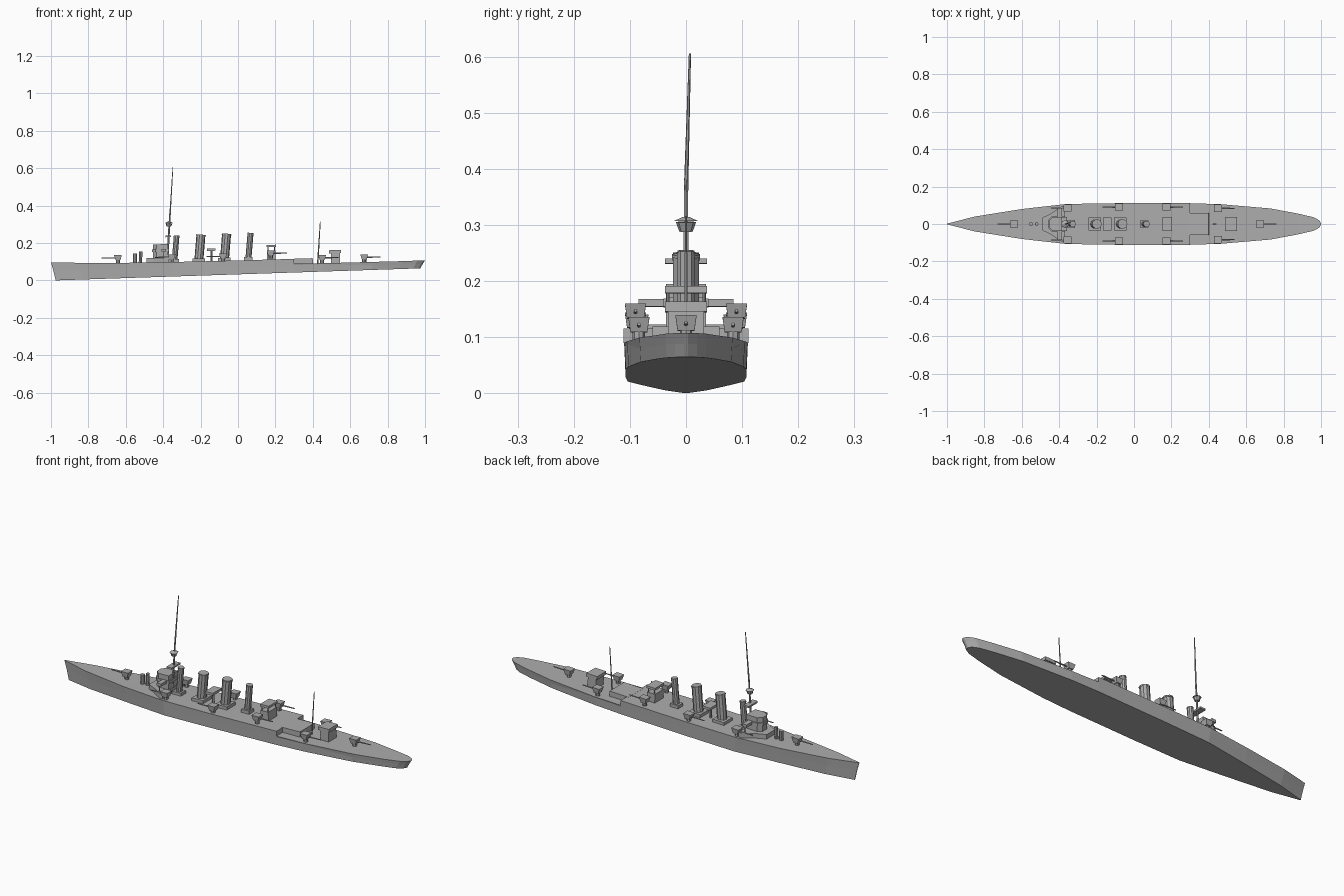
import bpy, bmesh, math
from mathutils import Vector, Matrix

if "Cube" in bpy.data.objects:
    bpy.data.objects.remove(bpy.data.objects["Cube"])

grey = bpy.data.materials.new("naval_grey")
grey.use_nodes = True
grey.diffuse_color = (0.42, 0.42, 0.42, 1)
grey.node_tree.nodes["Principled BSDF"].inputs["Base Color"].default_value = (0.42, 0.42, 0.42, 1)

TILT = Matrix.Rotation(-0.03, 4, 'Y')  # the ship trims down by the bow


def finish(name, bm):
    bmesh.ops.recalc_face_normals(bm, faces=bm.faces)
    mesh = bpy.data.meshes.new(name)
    bm.to_mesh(mesh)
    bm.free()
    mesh.materials.append(grey)
    obj = bpy.data.objects.new(name, mesh)
    bpy.context.collection.objects.link(obj)
    return obj


def box(name, x, y, z, tilt=True):
    """Box from (min, max) ranges, turned to the trim of the hull."""
    mid = Vector([(a + b) / 2 for a, b in (x, y, z)])
    size = [b - a for a, b in (x, y, z)]
    bm = bmesh.new()
    bmesh.ops.create_cube(bm, size=1)
    bm.transform(Matrix.Translation(mid) @ TILT @ Matrix.Diagonal((*size, 1)))
    return finish(name, bm)


def rod(name, a, b, r1, r2=None, sides=8):
    """Tapered cylinder between two points."""
    a, b = Vector(a), Vector(b)
    bm = bmesh.new()
    bmesh.ops.create_cone(bm, cap_ends=True, segments=sides, radius1=r1,
                          radius2=r1 if r2 is None else r2, depth=(b - a).length)
    turn = (b - a).to_track_quat('Z', 'Y').to_matrix().to_4x4()
    bm.transform(Matrix.Translation((a + b) / 2) @ turn)
    return finish(name, bm)


def prism(name, outline, z0, z1):
    """Extruded plan outline, given for one side and mirrored across y."""
    pts = outline + [(x, -y) for x, y in reversed(outline) if y > 0]
    bm = bmesh.new()
    face = bm.faces.new([bm.verts.new((x, y, z0 + 0.03 * (x - pts[0][0]))) for x, y in pts])
    out = bmesh.ops.extrude_face_region(bm, geom=[face])
    bmesh.ops.translate(bm, vec=(0, 0, z1 - z0),
                        verts=[v for v in out["geom"] if isinstance(v, bmesh.types.BMVert)])
    return finish(name, bm)


# Hull stations: x, half width, deck height
stations = [(-1, 0.002, 0.096), (-0.85, 0.04, 0.094), (-0.6, 0.08, 0.094), (-0.36, 0.107, 0.098),
            (-0.1, 0.111, 0.104), (0.3, 0.111, 0.115), (0.3, 0.111, 0.09), (0.46, 0.106, 0.092),
            (0.73, 0.083, 0.099), (0.88, 0.055, 0.103), (0.96, 0.036, 0.106),
            (0.99, 0.02, 0.107), (1, 0.004, 0.107)]
bm = bmesh.new()
rings = []
for x, w, deck in stations:
    low = x * 0.975            # raked stem and undercut counter
    floor = 0.033 * (low + 0.975)
    knuckle = floor + 0.55 * (deck - floor) if abs(x) > 0.5 else floor + 0.04
    wl = w * (0.9 if x < -0.5 else 0.97)
    half = [(x, w, deck), ((x + low) / 2, (w + wl) / 2, knuckle), (low, wl, floor)]
    ring = half + [(px, -py, pz) for px, py, pz in reversed(half)]
    rings.append([bm.verts.new(p) for p in ring])
for a, b in zip(rings, rings[1:]):
    for i in range(6):
        j = (i + 1) % 6
        bm.faces.new((a[i], a[j], b[j], b[i]))
bm.faces.new(rings[0])
bm.faces.new(rings[-1])
finish("hull", bm)
box("raised_deck_end", (0.29, 0.4), (-0.06, 0.06), (0.085, 0.117))


def gun(name, x, y, z, aim):
    """Shielded gun; aim is -1 toward the bow and 1 toward the stern."""
    rod(name + "_pedestal", (x, y, z - 0.012), (x, y, z + 0.008), 0.011)
    bm = bmesh.new()
    bmesh.ops.create_cube(bm, size=1)
    for v in bm.verts:
        top = v.co.z > 0
        v.co.y *= 0.038 if top else 0.03
        v.co.x *= 0.042 if top else 0.026
        v.co.z *= 0.027
    bm.transform(Matrix.Translation((x, y, z + 0.018)) @ TILT)
    finish(name + "_shield", bm)
    rod(name + "_barrel", (x, y, z + 0.016), (x + aim * 0.088, y, z + 0.017 + aim * 0.002),
        0.004, 0.003, 6)


gun("bow_gun", -0.642, 0, 0.104, -1)
gun("stern_gun", 0.675, 0, 0.107, 1)
for side, label in ((1, "left"), (-1, "right")):
    gun(label + "_bridge_gun", -0.355, side * 0.086, 0.108, -1)
    gun(label + "_waist_gun", -0.08, side * 0.09, 0.112, -1)
    gun(label + "_midship_gun", 0.175, side * 0.09, 0.128, 1)
    gun(label + "_quarter_gun", 0.45, side * 0.084, 0.104, 1)

# Funnels: x, radius, top height, base half length, base half width
for i, (x, r, top, bx, by) in enumerate([(-0.34, 0.015, 0.24, 0.025, 0.021),
                                         (-0.21, 0.024, 0.245, 0.033, 0.035),
                                         (-0.073, 0.024, 0.25, 0.033, 0.035),
                                         (0.055, 0.016, 0.254, 0.023, 0.02)], 1):
    deck = 0.106 + 0.03 * x
    box(f"funnel_{i}_base", (x - bx, x + bx), (-by, by), (deck - 0.01, deck + 0.017))
    rod(f"funnel_{i}", (x, 0, deck), (x + 0.012, 0, top), r, sides=10)
    rod(f"funnel_{i}_rim", (x + 0.0115, 0, top - 0.008), (x + 0.012, 0, top - 0.003), r * 1.08, sides=10)

# Forward superstructure and bridge
prism("bridge_base", [(-0.49, 0.035), (-0.455, 0.05), (-0.385, 0.095), (-0.37, 0.095)], 0.088, 0.119)
prism("conning_house", [(-0.455, 0.018), (-0.435, 0.036), (-0.375, 0.036)], 0.115, 0.153)
prism("bridge_deck", [(-0.46, 0.02), (-0.44, 0.04), (-0.41, 0.04), (-0.41, 0.085),
                      (-0.385, 0.085), (-0.385, 0.04), (-0.37, 0.04)], 0.152, 0.166)
prism("bridge_house", [(-0.455, 0.016), (-0.435, 0.036), (-0.375, 0.036)], 0.166, 0.192)
for side in (1, -1):
    rod("bridge_wing_post", (-0.397, side * 0.08, 0.105), (-0.397, side * 0.08, 0.155), 0.003, sides=6)

# Vents ahead of the bridge
rod("forward_vent", (-0.55, 0, 0.09), (-0.55, 0, 0.143), 0.011)
rod("forward_vent_tall", (-0.522, 0, 0.09), (-0.52, 0, 0.155), 0.009)

# Foremast with lookout and signal platform
rod("foremast", (-0.378, 0, 0.11), (-0.362, 0, 0.38), 0.006, 0.004, 6)
rod("foremast_topmast", (-0.363, 0, 0.36), (-0.348, 0.007, 0.605), 0.004, 0.002, 6)
rod("lookout", (-0.37, 0, 0.288), (-0.369, 0, 0.305), 0.012, 0.018)
rod("lookout_roof", (-0.369, 0, 0.307), (-0.369, 0, 0.314), 0.021, 0.006)
box("signal_platform", (-0.388, -0.358), (-0.037, 0.037), (0.231, 0.24))

# Searchlight platform between the funnels
rod("searchlight_post", (-0.142, 0, 0.098), (-0.142, 0, 0.162), 0.006, sides=6)
box("searchlight_platform", (-0.165, -0.12), (-0.036, 0.036), (0.158, 0.171))

# Midship deckhouse with open canopy
box("midship_house", (0.155, 0.2), (-0.036, 0.036), (0.105, 0.158))
box("midship_roof", (0.153, 0.203), (-0.037, 0.037), (0.178, 0.19))
for x in (0.16, 0.195):
    for y in (-0.032, 0.032):
        rod("canopy_post", (x, y, 0.155), (x, y, 0.182), 0.003, sides=4)

# After deckhouse and mainmast
box("after_house", (0.497, 0.545), (-0.032, 0.032), (0.085, 0.148))
box("after_house_roof", (0.487, 0.55), (-0.037, 0.037), (0.145, 0.162))
rod("mainmast", (0.426, 0, 0.088), (0.44, 0, 0.316), 0.004, 0.002, 6)
